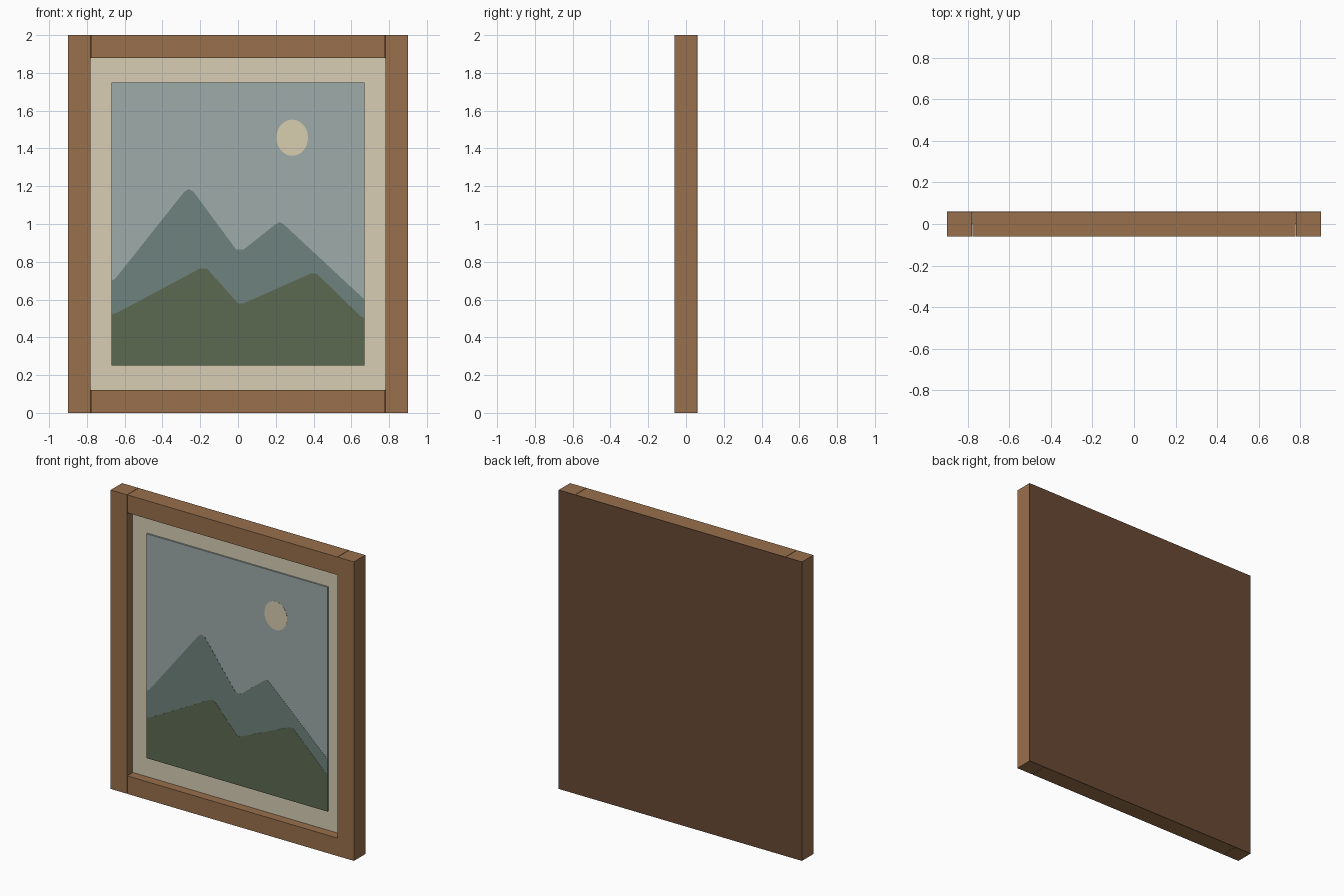
import bpy
import bmesh
import math

if "Cube" in bpy.data.objects:
    bpy.data.objects.remove(bpy.data.objects["Cube"])


def srgb(r, g, b):
    def lin(c):
        c /= 255
        return c / 12.92 if c <= 0.04045 else ((c + 0.055) / 1.055) ** 2.4
    return (lin(r), lin(g), lin(b), 1)


def material(name, *rgb):
    m = bpy.data.materials.new(name)
    m.diffuse_color = srgb(*rgb)
    m.use_nodes = True
    m.node_tree.nodes["Principled BSDF"].inputs["Base Color"].default_value = m.diffuse_color
    return m


WOOD = material("wood brown", 152, 112, 76)
BACK = material("dark backing brown", 104, 74, 52)
MAT = material("cream mat", 215, 206, 180)
SKY = material("sky grey blue", 157, 171, 170)
FAR = material("mountain grey green", 110, 130, 125)
NEAR = material("hill green", 92, 106, 81)
SUN = material("pale sun", 216, 205, 176)


def prism(name, points, y0, y1, mat):
    """Extrude an x-z outline from y0 (front) to y1 (back)."""
    bm = bmesh.new()
    face = bm.faces.new([bm.verts.new((x, y0, z)) for x, z in points])
    ext = bmesh.ops.extrude_face_region(bm, geom=[face])
    for v in ext["geom"]:
        if isinstance(v, bmesh.types.BMVert):
            v.co.y = y1
    bmesh.ops.recalc_face_normals(bm, faces=bm.faces)
    mesh = bpy.data.meshes.new(name)
    bm.to_mesh(mesh)
    bm.free()
    mesh.materials.append(mat)
    ob = bpy.data.objects.new(name, mesh)
    bpy.context.collection.objects.link(ob)
    return ob


def slab(name, x0, x1, z0, z1, y0, y1, mat):
    return prism(name, [(x0, z0), (x1, z0), (x1, z1), (x0, z1)], y0, y1, mat)


# frame: full-height stiles, rails between them with a hairline joint
for side, s in (("left", -1), ("right", 1)):
    slab(side + "_stile", min(s * 0.78, s * 0.9), max(s * 0.78, s * 0.9),
         0, 2, -0.06, 0.055, WOOD)
for end, z in (("bottom", 0), ("top", 1.88)):
    slab(end + "_rail", -0.777, 0.777, z, z + 0.12, -0.06, 0.055, WOOD)

# backing board and mat
slab("backing_board", -0.9, 0.9, 0, 2, 0.055, 0.06, BACK)
slab("mat_board", -0.782, 0.782, 0.12, 1.88, 0.0, 0.055, MAT)

# picture: sky plate with thin layered shapes
slab("sky_plate", -0.67, 0.67, 0.25, 1.75, -0.01, 0.0, SKY)
far_ridge = [(0.67, 0.6), (0.24, 1.0), (0.22, 1.01), (0.2, 1.0), (0.03, 0.865),
             (-0.01, 0.865), (-0.235, 1.17), (-0.26, 1.185), (-0.285, 1.17),
             (-0.65, 0.71), (-0.67, 0.7)]
near_ridge = [(0.67, 0.5), (0.645, 0.515), (0.42, 0.735), (0.39, 0.74),
              (0.03, 0.58), (0.0, 0.58), (-0.165, 0.765), (-0.2, 0.765),
              (-0.64, 0.53), (-0.67, 0.52)]
base = [(-0.67, 0.25), (0.67, 0.25)]
prism("far_mountains", base + far_ridge, -0.011, -0.01, FAR)
prism("near_hills", base + near_ridge, -0.012, -0.011, NEAR)
circle = [(0.287 + 0.084 * math.cos(i * math.pi / 12),
           1.457 + 0.096 * math.sin(i * math.pi / 12)) for i in range(24)]
prism("sun_disc", circle, -0.011, -0.01, SUN)
